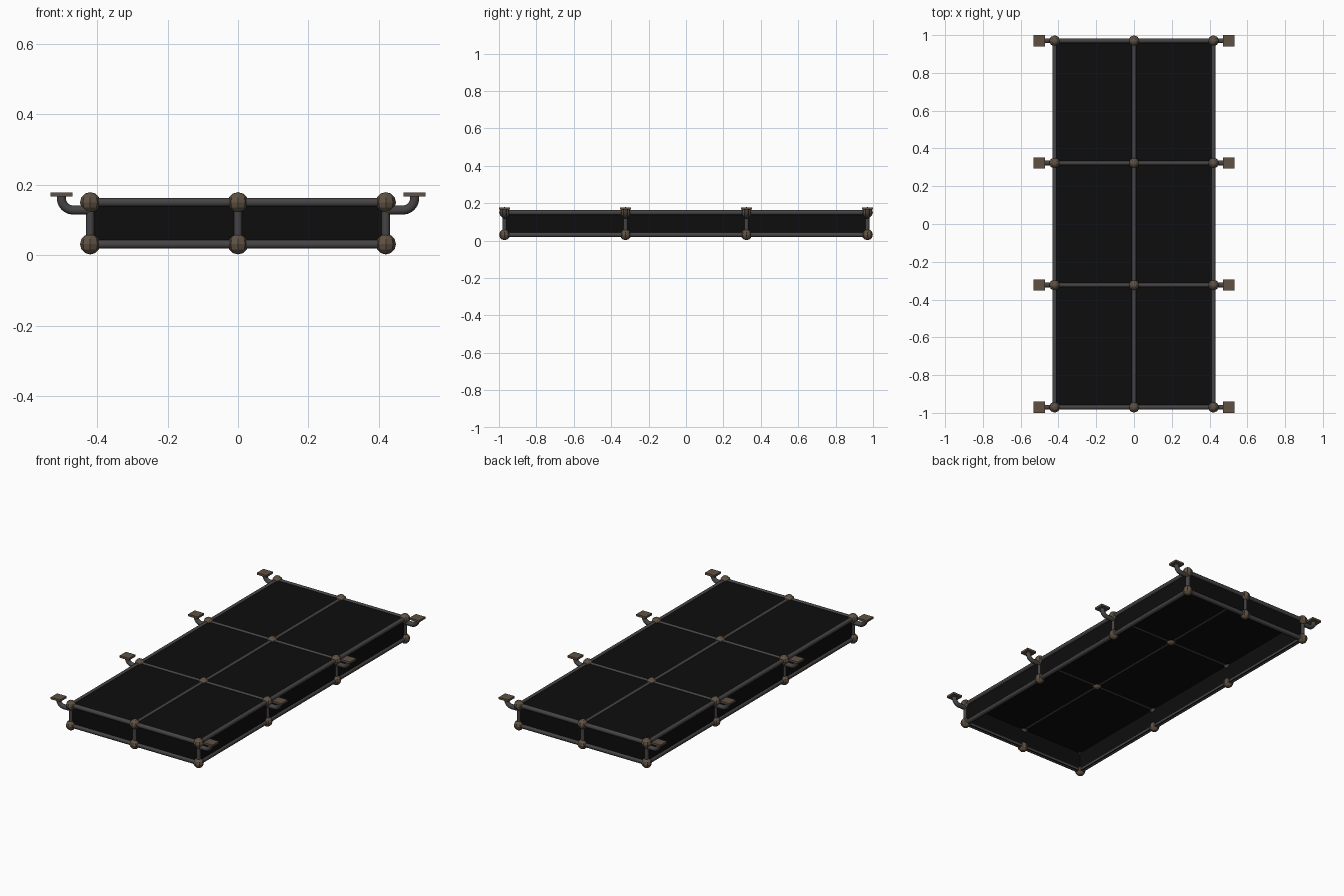
import bpy, bmesh, math
from mathutils import Vector, Matrix

if "Cube" in bpy.data.objects:
    bpy.data.objects.remove(bpy.data.objects["Cube"])

X, Y, YI = 0.42, 0.97, 0.323      # frame half sizes, inner rib position
ZB, ZT = 0.031, 0.15              # lower and upper rail heights
R, BALL = 0.0135, 0.029


def mat(name, col):
    m = bpy.data.materials.new(name)
    m.diffuse_color = (*col, 1)
    m.use_nodes = True
    m.node_tree.nodes["Principled BSDF"].inputs["Base Color"].default_value = m.diffuse_color
    return m


STEEL = mat("dark steel", (0.06, 0.056, 0.058))
BRONZE = mat("dull bronze", (0.115, 0.083, 0.056))
BLACK = mat("black panel", (0.004, 0.004, 0.004))


def finish(name, bm, material, smooth=None):
    me = bpy.data.meshes.new(name)
    bmesh.ops.recalc_face_normals(bm, faces=bm.faces)
    bm.to_mesh(me)
    bm.free()
    me.materials.append(material)
    ob = bpy.data.objects.new(name, me)
    bpy.context.collection.objects.link(ob)
    if smooth:
        bpy.ops.object.select_all(action='DESELECT')
        ob.select_set(True)
        bpy.context.view_layer.objects.active = ob
        bpy.ops.object.shade_smooth_by_angle(angle=math.radians(smooth))
    return ob


def rod(bm, a, b, r=R):
    a, b = Vector(a), Vector(b)
    d = b - a
    m = (Matrix.Translation((a + b) / 2) @ d.to_track_quat('Z', 'Y').to_matrix().to_4x4()
         @ Matrix.Rotation(math.pi / 8, 4, 'Z'))
    bmesh.ops.create_cone(bm, cap_ends=True, segments=8, radius1=r, radius2=r,
                          depth=d.length, matrix=m)


def box(bm, x0, x1, y0, y1, z0, z1):
    m = (Matrix.Translation(((x0 + x1) / 2, (y0 + y1) / 2, (z0 + z1) / 2))
         @ Matrix.Diagonal((x1 - x0, y1 - y0, z1 - z0, 1)))
    bmesh.ops.create_cube(bm, size=1, matrix=m)


rows = (-Y, -YI, YI, Y)
joints = [(x, y) for x in (-X, 0, X) for y in rows]
rim = [(x, y) for x, y in joints if abs(x) == X or abs(y) == Y]

# rails round the top and bottom
bm = bmesh.new()
for z in (ZB, ZT):
    for s in (-1, 1):
        rod(bm, (s * X, -Y, z), (s * X, Y, z))
        rod(bm, (-X, s * Y, z), (X, s * Y, z))
finish("outer_rails", bm, STEEL, 50)

# ribs across the top
bm = bmesh.new()
rod(bm, (0, -Y, ZT), (0, Y, ZT))
for y in (-YI, YI):
    rod(bm, (-X, y, ZT), (X, y, ZT))
finish("top_ribs", bm, STEEL, 50)

# short uprights
bm = bmesh.new()
for x, y in rim:
    rod(bm, (x, y, ZB), (x, y, ZT), 0.0125)
finish("posts", bm, STEEL, 50)

# faceted ball joints
bm = bmesh.new()
for z, pts in ((ZB, rim), (ZT, joints)):
    for x, y in pts:
        bmesh.ops.create_uvsphere(bm, u_segments=8, v_segments=6, radius=BALL,
                                  matrix=Matrix.Translation((x, y, z)))
finish("ball_joints", bm, BRONZE)

# panel shell: top and four walls, open underneath
bm = bmesh.new()
o, i = 0.003, 0.012
box(bm, -X - o, X + o, -Y - o, Y + o, 0.138, 0.157)
for s in (-1, 1):
    xa, xb = sorted((s * (X + o), s * (X - i)))
    ya, yb = sorted((s * (Y + o), s * (Y - i)))
    box(bm, xa, xb, -Y - o, Y + o, 0.021, 0.139)
    box(bm, -X + i, X - i, ya, yb, 0.021, 0.139)
finish("panel_shell", bm, BLACK)

# curved bracket pipes, swept ring by ring
bm = bmesh.new()
PX, PZ, BEND = 0.502, 0.128, 0.034
path = [(X, PZ, 0)]
for k in range(7):
    t = math.pi / 2 * k / 6
    path.append((PX - BEND + BEND * math.sin(t), PZ + BEND * (1 - math.cos(t)), t))
path.append((PX, 0.168, math.pi / 2))
for s in (-1, 1):
    for y in rows:
        prev = None
        for px, pz, t in path:
            ring = []
            for k in range(8):
                a = math.tau * (k + 0.5) / 8
                u, v = 0.014 * math.cos(a), 0.014 * math.sin(a)
                ring.append(bm.verts.new((s * (px - u * math.sin(t)), y + v,
                                          pz + u * math.cos(t))))
            if prev:
                for k in range(8):
                    j = (k + 1) % 8
                    bm.faces.new((prev[k], prev[j], ring[j], ring[k]))
            prev = ring
finish("bracket_pipes", bm, STEEL, 50)

# square mounting plates
bm = bmesh.new()
for s in (-1, 1):
    for y in rows:
        box(bm, s * PX - 0.031, s * PX + 0.031, y - 0.03, y + 0.03, 0.166, 0.178)
finish("mounting_plates", bm, BRONZE)
